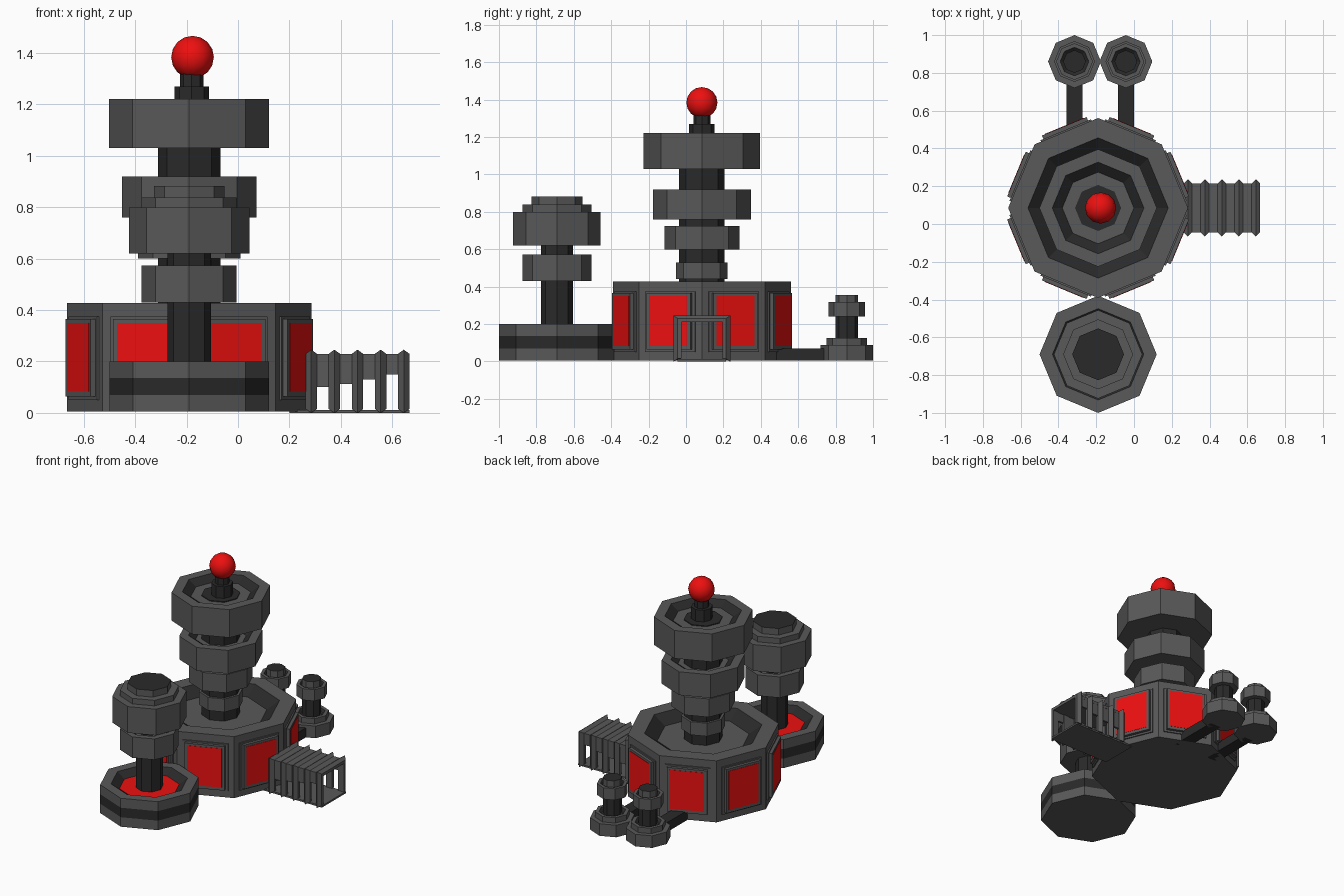
import bpy, bmesh, math
from mathutils import Vector

if "Cube" in bpy.data.objects:
    bpy.data.objects.remove(bpy.data.objects["Cube"])


def make_mat(name, rgb):
    m = bpy.data.materials.new(name)
    m.diffuse_color = (*rgb, 1)
    m.use_nodes = True
    m.node_tree.nodes["Principled BSDF"].inputs["Base Color"].default_value = m.diffuse_color
    return m


MATS = [make_mat("grey", (0.1, 0.1, 0.1)),
        make_mat("dark", (0.023, 0.023, 0.023)),
        make_mat("red", (0.85, 0.005, 0.005))]
G, D, R = 0, 1, 2


def finish(bm, name):
    bmesh.ops.recalc_face_normals(bm, faces=bm.faces)
    me = bpy.data.meshes.new(name)
    bm.to_mesh(me)
    bm.free()
    for m in MATS:
        me.materials.append(m)
    ob = bpy.data.objects.new(name, me)
    bpy.context.collection.objects.link(ob)
    return ob


def lathe(name, cx, cy, profile, n=8):
    """Octagonal turned part; profile = (radius, z, material of segment ending here)."""
    bm = bmesh.new()
    rings = []
    for r, z, _ in profile:
        rings.append([bm.verts.new((cx + r * math.cos(2 * math.pi * i / n),
                                    cy + r * math.sin(2 * math.pi * i / n), z)) for i in range(n)])
    for k in range(1, len(rings)):
        for i in range(n):
            j = (i + 1) % n
            f = bm.faces.new((rings[k - 1][i], rings[k - 1][j], rings[k][j], rings[k][i]))
            f.material_index = profile[k][2]
    bm.faces.new(rings[0]).material_index = profile[0][2]
    bm.faces.new(rings[-1]).material_index = profile[-1][2]
    return finish(bm, name)


def dish(name, cx, cy, r, z0, z1, floor=G, band=None):
    """Disc with a dark sloped recess in its top."""
    p = [(r, z0, G)]
    if band:
        p += [(r, band[0], G), (r, band[1], D)]
    d = 0.12 * r
    p += [(r, z1, G), (0.78 * r, z1, G), (0.61 * r, z1 - d, D), (0.3 * r, z1 - d, floor)]
    return lathe(name, cx, cy, p)


def drum(name, cx, cy, r, z0, z1, side=G, top=None):
    top = side if top is None else top
    return lathe(name, cx, cy, [(r, z0, side), (r, z1, side), (r * 0.98, z1, top)])


def box(name, lo, hi, mat=G):
    bm = bmesh.new()
    bmesh.ops.create_cube(bm, size=1)
    for v in bm.verts:
        v.co = Vector([lo[i] + (v.co[i] + 0.5) * (hi[i] - lo[i]) for i in range(3)])
    for f in bm.faces:
        f.material_index = mat
    return finish(bm, name)


# main hall
CX, CY = -0.19, 0.085
dish("hall", CX, CY, 0.476, 0.005, 0.427)

# window panels, one on each face of the hall
for i in range(8):
    a = math.radians(22.5 + 45 * i)
    parts = [box("window_frame", (0.42, -0.145, 0.05), (0.448, 0.145, 0.375)),
             box("window_rim", (0.42, -0.128, 0.063), (0.468, 0.128, 0.365)),
             box("window_pane", (0.43, -0.11, 0.083), (0.470, 0.11, 0.35), R)]
    for ob in parts:
        ob.location = (CX, CY, 0)
        ob.rotation_euler.z = a

# central tower
drum("tower_stalk", CX, CY, 0.122, 0.36, 1.19, D)
for k, (r, z0, z1) in enumerate([(0.138, 0.44, 0.53), (0.20, 0.60, 0.725),
                                 (0.262, 0.76, 0.92), (0.311, 1.03, 1.222)]):
    dish(f"tower_disc_{k + 1}", CX, CY, r, z0, z1)
drum("beacon_base", CX + 0.01, CY, 0.068, 1.17, 1.27, D)
drum("beacon_stem", CX + 0.01, CY, 0.046, 1.26, 1.33, D)

# beacon ball
bm = bmesh.new()
bmesh.ops.create_uvsphere(bm, u_segments=12, v_segments=8, radius=0.083)
for f in bm.faces:
    f.material_index = R
    f.smooth = True
ball = finish(bm, "beacon_ball")
ball.location = (CX + 0.013, CY, 1.384)

# front tank tower
FY = -0.69
dish("tank_base", CX, FY, 0.31, 0.005, 0.20, floor=R, band=(0.07, 0.135))
drum("tank_stalk", CX, FY, 0.085, 0.1, 0.65, D)
dish("tank_lower_disc", CX, FY, 0.185, 0.43, 0.573)
drum("tank_upper_disc", CX, FY, 0.234, 0.62, 0.80)
drum("tank_step", CX, FY, 0.185, 0.79, 0.838)
drum("tank_cap", CX, FY, 0.137, 0.83, 0.883, G, D)

# two small rear tanks with their pipes
for s, x in (("left", -0.315), ("right", -0.043)):
    y = 0.86
    drum(f"rear_{s}_base", x, y, 0.14, 0.005, 0.088)
    dish(f"rear_{s}_step", x, y, 0.108, 0.08, 0.125)
    drum(f"rear_{s}_stalk", x, y, 0.06, 0.1, 0.26, D)
    dish(f"rear_{s}_collar", x, y, 0.097, 0.24, 0.318)
    drum(f"rear_{s}_knob", x, y, 0.06, 0.28, 0.355, G, D)
    box(f"rear_{s}_pipe", (x - 0.042, 0.42, 0.005), (x + 0.042, 0.78, 0.07), D)

# ribbed entrance tunnel
HW, TOP = 0.13, 0.23
box("tunnel_floor", (0.20, CY - HW, 0), (0.668, CY + HW, 0.012))
box("tunnel_roof", (0.20, CY - HW, TOP - 0.02), (0.66, CY + HW, TOP))
section = [(-0.022, 0), (0, 0.022), (0.022, 0), (0.022, -0.02), (-0.022, -0.02)]
xs = [0.285 + 0.09 * i for i in range(5)]
for k, x in enumerate(xs):
    bm = bmesh.new()
    loops = []
    for sy, foot in ((-1, True), (-1, False), (1, False), (1, True)):
        loops.append([bm.verts.new((x + dx, CY + sy * (HW + d),
                                    max(0.0, 0.015 - max(d, 0)) if foot else TOP + min(d, 0.016)))
                      for dx, d in section])
    for a, b in zip(loops, loops[1:]):
        for i in range(5):
            j = (i + 1) % 5
            bm.faces.new((a[i], a[j], b[j], b[i]))
    bm.faces.new(loops[0])
    bm.faces.new(loops[-1])
    finish(bm, f"tunnel_rib_{k + 1}")

# side panels above the openings, shorter toward the mouth
for k, low in enumerate((0.10, 0.112, 0.13, 0.15)):
    for s in (-1, 1):
        y = CY + s * (HW - 0.008)
        box(f"tunnel_side_{k + 1}", (xs[k], y - 0.007, low), (xs[k + 1], y + 0.007, TOP - 0.01))
